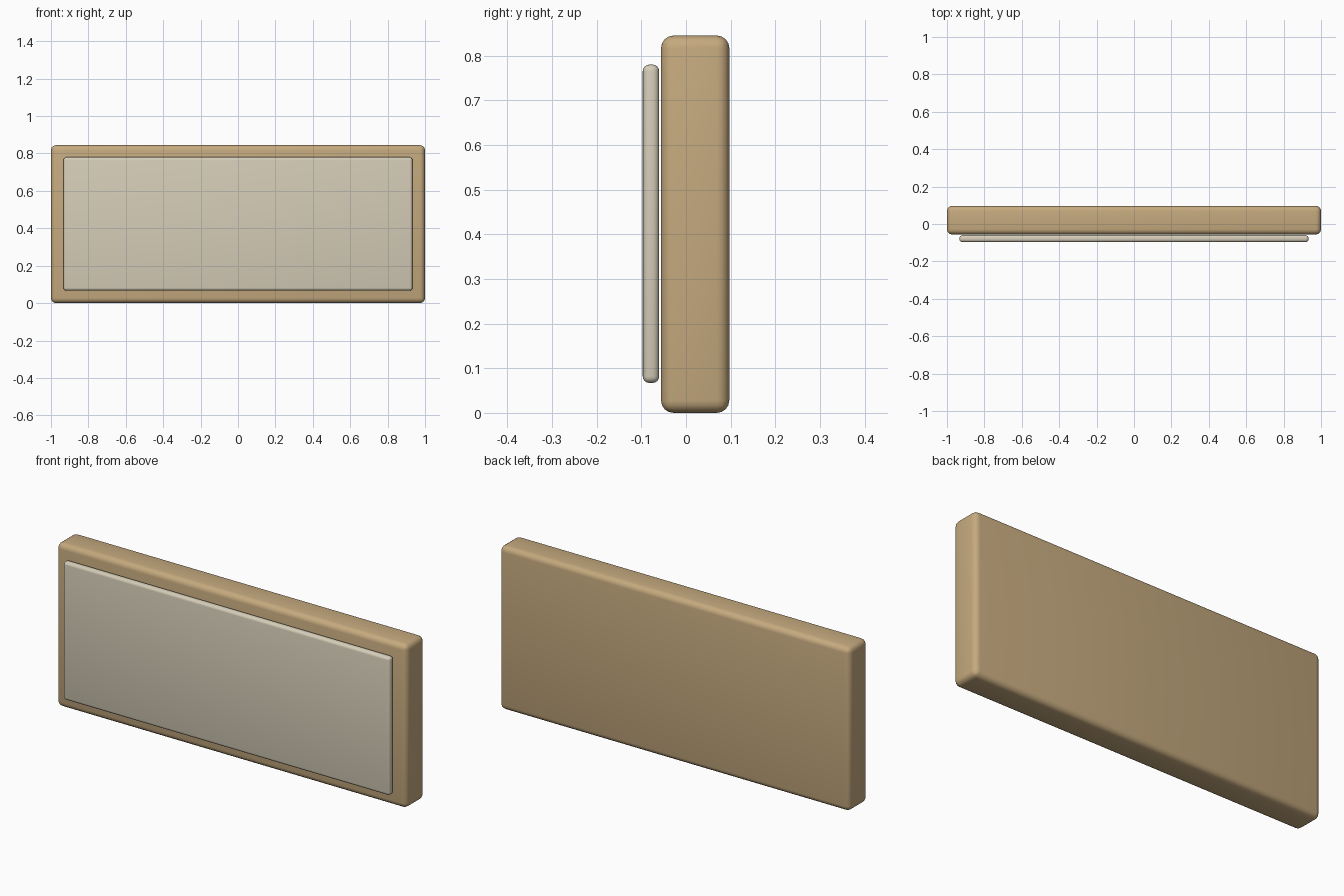
import bpy

if "Cube" in bpy.data.objects:
    bpy.data.objects.remove(bpy.data.objects["Cube"])


def material(name, color):
    m = bpy.data.materials.new(name)
    m.diffuse_color = (*color, 1.0)
    m.use_nodes = True
    m.node_tree.nodes["Principled BSDF"].inputs["Base Color"].default_value = m.diffuse_color
    return m


def rounded_box(name, lo, hi, radius, mat):
    bpy.ops.mesh.primitive_cube_add(size=1, location=[(a + b) / 2 for a, b in zip(lo, hi)])
    ob = bpy.context.object
    ob.name = name
    ob.scale = [b - a for a, b in zip(lo, hi)]
    bpy.ops.object.transform_apply(location=False, rotation=False, scale=True)
    bev = ob.modifiers.new("rounded_edges", 'BEVEL')
    bev.width = radius
    bev.segments = 4
    bpy.ops.object.modifier_apply(modifier=bev.name)
    bpy.ops.object.shade_smooth_by_angle()
    ob.data.materials.append(mat)
    return ob


tan = material("warm tan", (0.56, 0.40, 0.21))
cream = material("pale cream", (0.67, 0.61, 0.48))

# Thick backing board
rounded_box("backing_board", (-1, -0.056, 0), (1, 0.097, 0.845), 0.028, tan)
# Thin panel floating just in front of the board
rounded_box("front_panel", (-0.933, -0.097, 0.067), (0.933, -0.06, 0.78), 0.015, cream)
